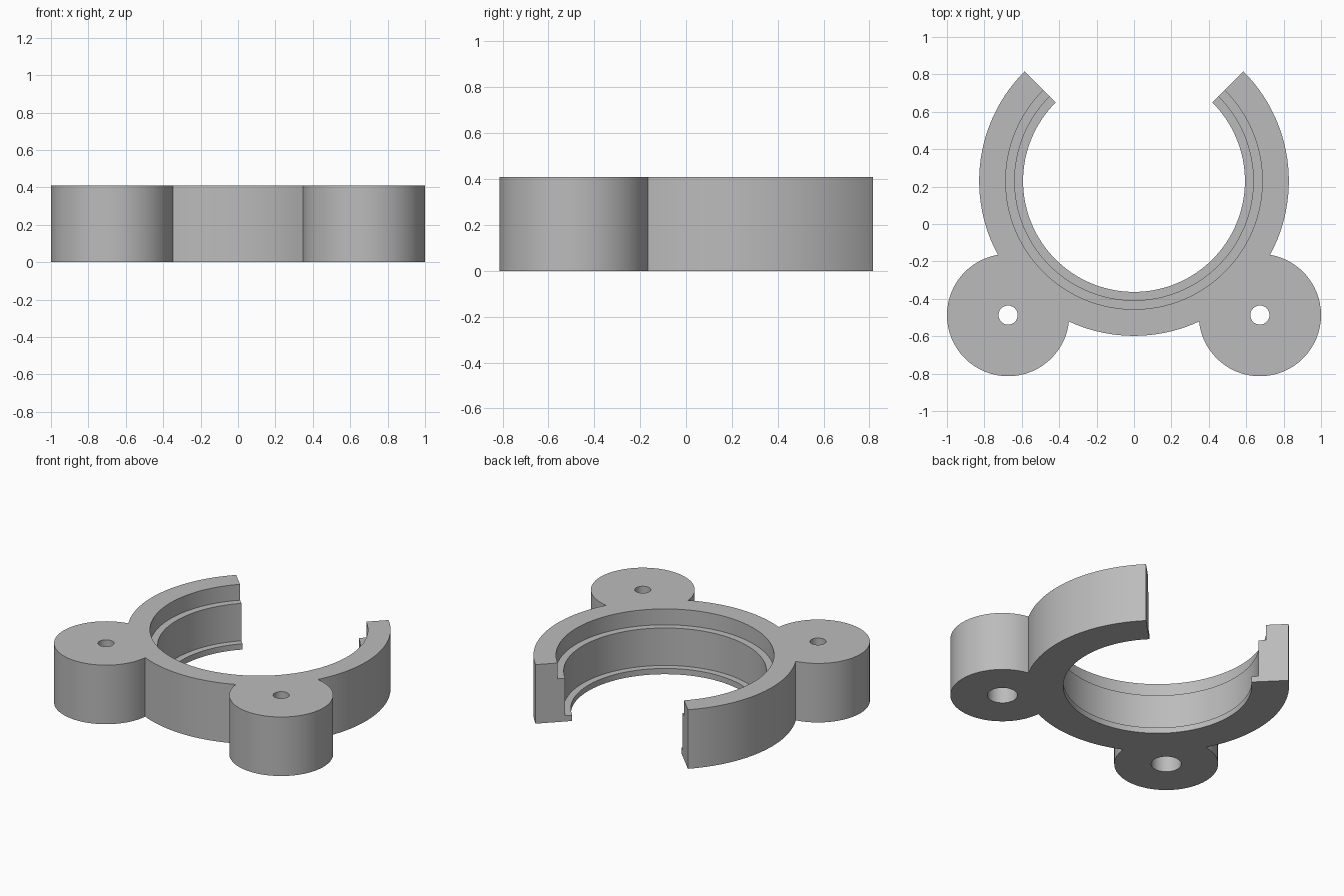
import bpy, bmesh, math

if "Cube" in bpy.data.objects:
    bpy.data.objects.remove(bpy.data.objects["Cube"])

HEIGHT = 0.41
RING_Y = 0.23
BOSS_X, BOSS_Y, BOSS_R = 0.673, -0.487, 0.327

grey = bpy.data.materials.new("light_grey")
grey.diffuse_color = (0.5, 0.5, 0.5, 1)
grey.use_nodes = True
grey.node_tree.nodes["Principled BSDF"].inputs["Base Color"].default_value = grey.diffuse_color


def make_object(name, bm):
    bmesh.ops.recalc_face_normals(bm, faces=bm.faces)
    mesh = bpy.data.meshes.new(name)
    bm.to_mesh(mesh)
    bm.free()
    mesh.materials.append(grey)
    obj = bpy.data.objects.new(name, mesh)
    bpy.context.collection.objects.link(obj)
    return obj


def revolve(name, profile, centre, start=0.0, sweep=360.0, steps=64):
    """Sweep a closed (radius, z) profile round a vertical axis."""
    bm = bmesh.new()
    full = sweep >= 360
    rings = []
    for i in range(steps if full else steps + 1):
        a = math.radians(start + sweep * i / steps)
        rings.append([bm.verts.new((centre[0] + r * math.cos(a),
                                    centre[1] + r * math.sin(a), z))
                      for r, z in profile])
    n = len(profile)
    for i in range(steps):
        a, b = rings[i], rings[(i + 1) % len(rings)]
        for j in range(n):
            k = (j + 1) % n
            bm.faces.new((a[j], a[k], b[k], b[j]))
    if not full:
        bm.faces.new(rings[0])
        bm.faces.new(rings[-1])
    return make_object(name, bm)


def cylinder(name, radius, z0, z1, centre, sides=64):
    bm = bmesh.new()
    bmesh.ops.create_cone(bm, cap_ends=True, segments=sides, radius1=radius,
                          radius2=radius, depth=z1 - z0)
    bmesh.ops.translate(bm, verts=bm.verts,
                        vec=(centre[0], centre[1], (z0 + z1) / 2))
    return make_object(name, bm)


def combine(obj, other, operation):
    mod = obj.modifiers.new(operation.lower(), 'BOOLEAN')
    mod.operation = operation
    mod.solver = 'EXACT'
    mod.object = other
    bpy.context.view_layer.objects.active = obj
    bpy.ops.object.modifier_apply(modifier=mod.name)
    bpy.data.objects.remove(other)


# Open ring with a stepped inside: top recess, ledge, bottom lip
profile = [(0.828, 0), (0.828, HEIGHT), (0.686, HEIGHT), (0.686, 0.30),
           (0.638, 0.30), (0.638, 0.04), (0.593, 0.04), (0.593, 0)]
clamp = revolve("clamp_ring", profile, (0, RING_Y), 135, 270, 96)

# Round mounting bosses, trimmed clear of the ring's inside
for side in (-1, 1):
    at = (side * BOSS_X, BOSS_Y)
    boss = cylinder("mounting_boss", BOSS_R, 0, HEIGHT, at)
    combine(boss, cylinder("bore_cutter", 0.75, -0.1, HEIGHT + 0.1,
                           (0, RING_Y), 90), 'DIFFERENCE')
    # Screw hole, wider from below for the screw head
    screw = [(0.0, -0.1), (0.095, -0.1), (0.095, 0.27), (0.051, 0.27),
             (0.051, HEIGHT + 0.1), (0.0, HEIGHT + 0.1)]
    combine(boss, cylinder("screw_cutter", screw[3][0], -0.1, HEIGHT + 0.1,
                           at, 32), 'DIFFERENCE')
    combine(boss, cylinder("head_cutter", screw[1][0], -0.1, screw[2][1],
                           at, 32), 'DIFFERENCE')
    combine(clamp, boss, 'UNION')

# Smooth curved walls, sharp rims
bpy.ops.object.select_all(action='DESELECT')
clamp.select_set(True)
bpy.context.view_layer.objects.active = clamp
bpy.ops.object.shade_smooth_by_angle(angle=math.radians(30))
